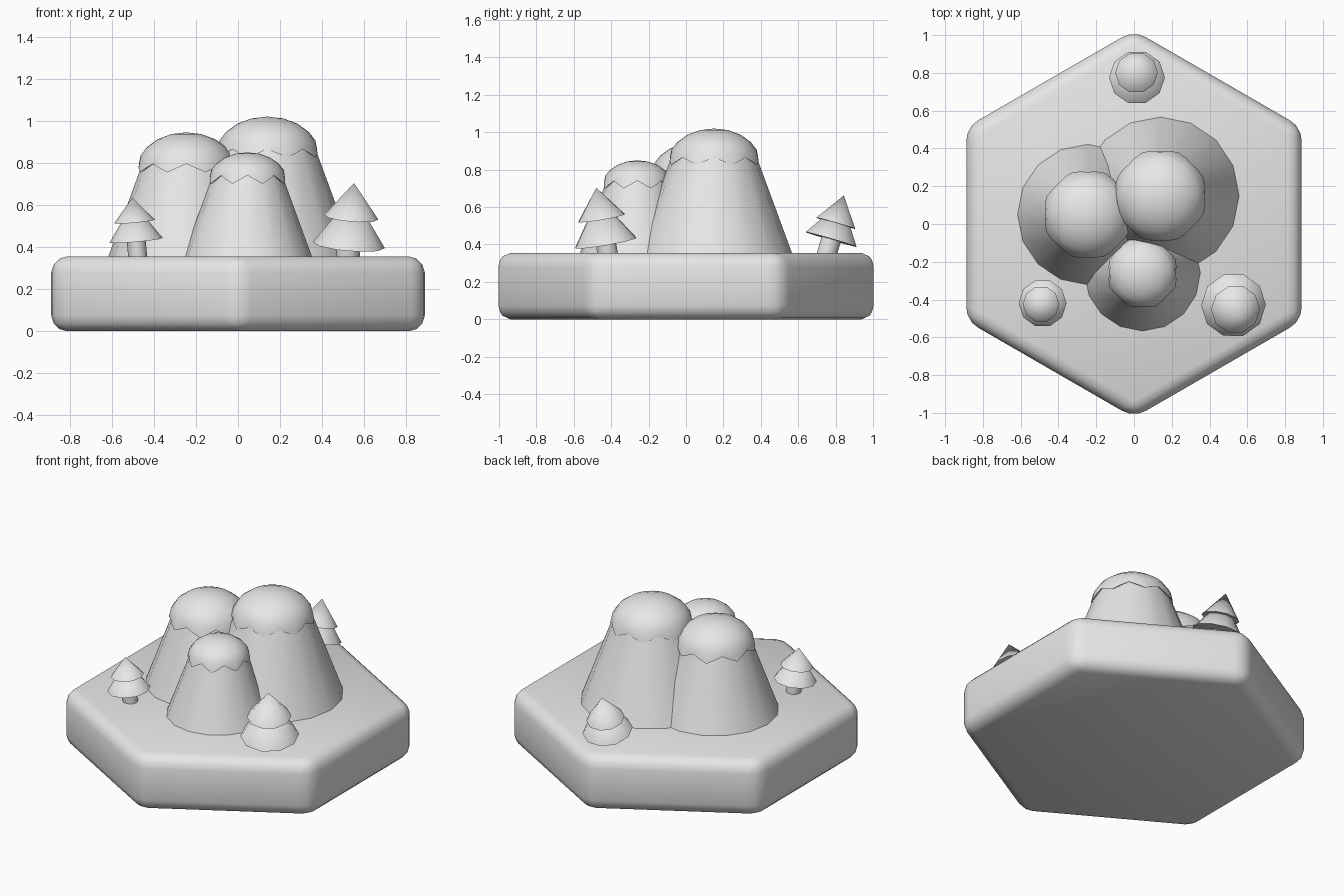
import bpy, bmesh, math
from mathutils import Vector, Matrix

cube = bpy.data.objects.get("Cube")
if cube:
    bpy.data.objects.remove(cube)

GREY = (0.8, 0.8, 0.8, 1)
grey = bpy.data.materials.new("light_grey")
grey.use_nodes = True
grey.diffuse_color = GREY
grey.node_tree.nodes["Principled BSDF"].inputs["Base Color"].default_value = GREY
GROUND = 0.355


def finish(bm, name, angle, matrix=None):
    """Turn a bmesh into a smooth-shaded object."""
    bmesh.ops.recalc_face_normals(bm, faces=bm.faces)
    if matrix:
        bm.transform(matrix)
    mesh = bpy.data.meshes.new(name)
    bm.to_mesh(mesh)
    bm.free()
    mesh.materials.append(grey)
    obj = bpy.data.objects.new(name, mesh)
    bpy.context.collection.objects.link(obj)
    bpy.ops.object.select_all(action='DESELECT')
    bpy.context.view_layer.objects.active = obj
    obj.select_set(True)
    bpy.ops.object.shade_smooth_by_angle(angle=math.radians(angle))
    return obj


def lathe(profile, sides, wave=None):
    """Spin (radius, z) points; wave(angle, ring) shifts a point by (dr, dz)."""
    bm = bmesh.new()
    rings = []
    for i, (r, z) in enumerate(profile):
        if r == 0:
            rings.append([bm.verts.new((0, 0, z))] * sides)
            continue
        ring = []
        for k in range(sides):
            a = math.tau * k / sides
            dr, dz = wave(a, i) if wave else (0, 0)
            ring.append(bm.verts.new(((r + dr) * math.cos(a), (r + dr) * math.sin(a), z + dz)))
        rings.append(ring)
    for lo, hi in zip(rings, rings[1:]):
        for k in range(sides):
            n = (k + 1) % sides
            quad = [lo[k], lo[n], hi[n], hi[k]]
            bm.faces.new(list(dict.fromkeys(quad)))
    return bm


# Hexagonal base with rounded edges
bm = bmesh.new()
bmesh.ops.create_cone(bm, cap_ends=True, segments=6, radius1=1.0254, radius2=1.0254,
                      depth=GROUND, matrix=Matrix.Translation((0, 0, GROUND / 2)))
if max(v.co.x for v in bm.verts) > 1:
    bm.transform(Matrix.Rotation(math.pi / 6, 4, 'Z'))
bmesh.ops.bevel(bm, geom=bm.edges[:], offset=0.075, segments=3, profile=0.5, affect='EDGES')
finish(bm, "hex_base", 40)


# Hills with scalloped caps
def hill(name, x, y, base_r, rim_z, cap_r, top):
    place = Matrix.Translation((x, y, 0))
    drop = top - rim_z
    dome = [(math.cos(t), math.sin(t)) for t in (math.pi / 2 * i / 5 for i in range(6))]
    neck = base_r - 0.375 * (rim_z - GROUND)
    body = [(base_r, GROUND - 0.01), (neck, rim_z)]
    body += [(neck * c * 0.98, rim_z + drop * 0.9 * s) for c, s in dome[1:-1]] + [(0, top - 0.03)]
    finish(lathe(body, 16), name + "_body", 40, place)

    def scallop(a, ring):
        w = math.cos(8 * a) * (1, 1, 0.4, 0, 0, 0, 0)[ring]
        return -0.006 * w, 0.02 * w

    cap = [(cap_r - 0.03, rim_z + 0.012), (cap_r, rim_z)]
    cap += [(cap_r * c, rim_z + drop * s) for c, s in dome[1:-1]] + [(0, top)]
    finish(lathe(cap, 32, scallop), name + "_cap", 50, place)


hill("back_hill", 0.14, 0.15, 0.42, 0.845, 0.242, 1.02)
hill("side_hill", -0.245, 0.05, 0.375, 0.775, 0.232, 0.945)
hill("front_hill", 0.045, -0.26, 0.31, 0.72, 0.183, 0.85)


# Leaning trees: trunk and two stacked cones
def tree(name, x, y, lean, trunk_r, trunk_h, low_r, gap, top_r, top_h):
    turn = Vector((0, 0, 1)).rotation_difference(Vector((*lean, 1))).to_matrix().to_4x4()
    place = Matrix.Translation((x, y, GROUND)) @ turn
    upper = trunk_h + gap
    parts = {
        "trunk": [(0, -0.03), (trunk_r, -0.03), (trunk_r, trunk_h + 0.02), (0, trunk_h + 0.02)],
        "lower_branches": [(0, trunk_h), (low_r, trunk_h), (0, trunk_h + 1.44 * low_r)],
        "upper_branches": [(0, upper), (top_r, upper), (0, upper + top_h)],
    }
    for part, profile in parts.items():
        finish(lathe(profile, 10), f"{name}_{part}", 45, place)


tree("left_tree", 0.522, -0.42, (0.085, -0.17), 0.057, 0.055, 0.172, 0.135, 0.13, 0.165)
tree("right_tree", -0.477, -0.415, (-0.09, -0.06), 0.045, 0.077, 0.127, 0.09, 0.097, 0.115)
tree("back_tree", 0.018, 0.755, (-0.03, 0.29), 0.056, 0.075, 0.148, 0.09, 0.113, 0.155)
